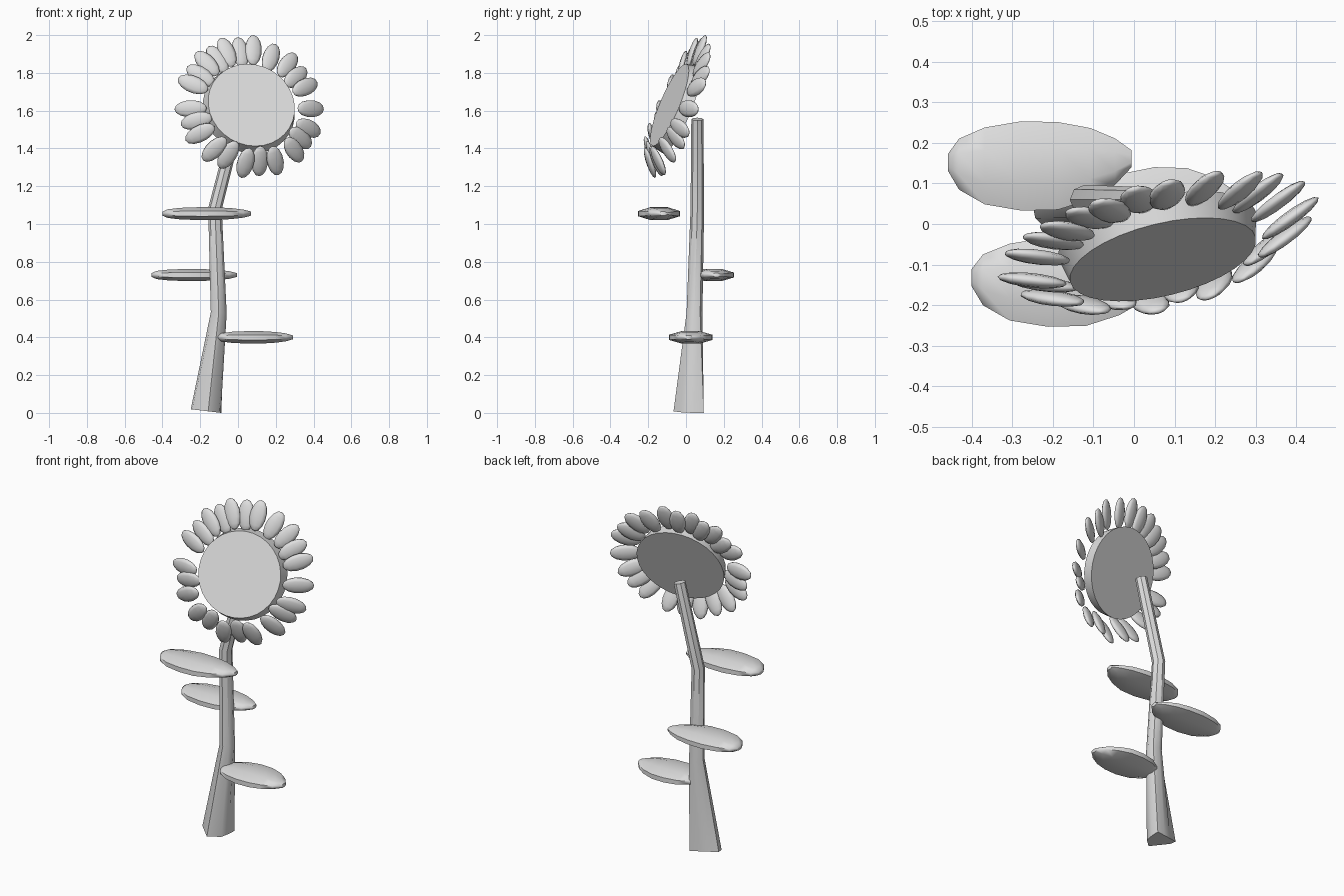
import bpy, bmesh
from math import sin, cos, pi, radians
from mathutils import Vector, Matrix

cube = bpy.data.objects.get("Cube")
if cube:
    bpy.data.objects.remove(cube, do_unlink=True)

SHADE = (0.74, 0.74, 0.74, 1)
grey = bpy.data.materials.new("pale_grey")
grey.use_nodes = True
grey.diffuse_color = SHADE
for node in grey.node_tree.nodes:
    if node.type == 'BSDF_PRINCIPLED':
        node.inputs["Base Color"].default_value = SHADE


def finish(name, bm, angle):
    """Turn a bmesh into a shaded, coloured object."""
    bmesh.ops.recalc_face_normals(bm, faces=bm.faces)
    mesh = bpy.data.meshes.new(name)
    bm.to_mesh(mesh)
    bm.free()
    mesh.materials.append(grey)
    obj = bpy.data.objects.new(name, mesh)
    bpy.context.collection.objects.link(obj)
    bpy.ops.object.select_all(action='DESELECT')
    obj.select_set(True)
    bpy.context.view_layer.objects.active = obj
    bpy.ops.object.shade_smooth_by_angle(angle=radians(angle))
    return obj


def loft(name, rings, angle):
    """Skin a list of rings of points and cap both ends."""
    bm = bmesh.new()
    loops = [[bm.verts.new(p) for p in ring] for ring in rings]
    n = len(loops[0])
    for a, b in zip(loops, loops[1:]):
        for i in range(n):
            j = (i + 1) % n
            bm.faces.new((a[i], a[j], b[j], b[i]))
    bm.faces.new(loops[0])
    bm.faces.new(loops[-1])
    return finish(name, bm, angle)


TURNS = [i * pi / 4 for i in range(8)]

# Stem: a lopsided foot, then bent, tapering rings of x, y, z, radius, slope
foot = [(-0.091, 0.04), (-0.088, 0.094), (-0.15, 0.078), (-0.2, 0.064),
        (-0.25, 0.05), (-0.243, 0.014), (-0.158, -0.066), (-0.1, -0.012)]
stem = [(-0.102, 0.045, 0.53, 0.042, -0.05), (-0.122, 0.06, 1.08, 0.036, -0.1),
        (0.0, 0.06, 1.555, 0.032, -0.25)]
rings = [[(x, y, -0.12 * (x + 0.088)) for x, y in foot]]
rings += [[(x + r * cos(t), y + r * sin(t), z + s * r * cos(t)) for t in TURNS]
          for x, y, z, r, s in stem]
loft("stem", rings, 40)

# Leaves: flattened pods; profile is position along, half width, sideways shift
LEAF = [(-1, 0.19, 0.1), (-0.88, 0.57, 0.05), (-0.6, 0.86, 0), (-0.2, 1, 0),
        (0.2, 0.98, 0), (0.55, 0.8, 0.06), (0.82, 0.52, 0.12), (1, 0.19, 0.2)]


def leaf(name, x, y, z, length, width, thick, skew):
    section = [(cos(t + pi / 8) / cos(pi / 8), sin(t + pi / 8) / cos(pi / 8)) for t in TURNS]
    loft(name, [[(x + length * p, y + width * (skew * o + w * u),
                  z + thick * w ** 0.7 * v) for u, v in section]
                for p, w, o in LEAF], 60)


leaf("upper_leaf", -0.165, -0.143, 1.055, 0.235, 0.11, 0.034, 1)
leaf("middle_leaf", -0.232, 0.143, 0.73, 0.226, 0.11, 0.032, 0.8)
leaf("lower_leaf", 0.09, 0.025, 0.4, 0.2, 0.115, 0.033, -0.5)

# Flower head frame: leaning back and turned slightly to its left
normal = Vector((0.217, -0.9, 0.38)).normalized()
side = Vector((0, 0, 1)).cross(normal).normalized()
rise = normal.cross(side)
centre = Vector((0.066, -0.066, 1.621))

# Seed disc, a little wider at the back
loft("seed_disc", [[centre + normal * d + r * (side * cos(t) + rise * sin(t))
                    for t in [i * pi / 16 for i in range(32)]]
                   for d, r in ((-0.042, 0.25), (0.024, 0.235))], 30)

# Petals: flat ellipsoids round the disc, swept backwards in an upright cone
axis = Vector((sin(radians(15)), -cos(radians(15)), 0))
across = Vector((0, 0, 1)).cross(axis)
sweep = radians(21)


def petal(name, degrees, radius, setback):
    t = radians(degrees)
    place = centre + radius * (side * cos(t) + rise * sin(t))
    place += Vector((0, setback, 0))
    out = across * cos(t) + Vector((0, 0, sin(t)))
    along = out * cos(sweep) - axis * sin(sweep)
    face = axis * cos(sweep) + out * sin(sweep)
    wide = face.cross(along)
    frame = Matrix((wide, face, along)).transposed().to_4x4()
    frame = Matrix.Translation(place) @ frame @ Matrix.Diagonal((0.047, 0.018, 0.086, 1))
    bm = bmesh.new()
    bmesh.ops.create_uvsphere(bm, u_segments=10, v_segments=7, radius=1, matrix=frame)
    finish(name, bm, 75)


LONG = [-2, 20, 47, 82, 108, 131, 157, 182, 208, 228, 260, 289, 311, 338]
SHORT = [33, 64, 95, 120, 145, 195, 242, 274, 325]
for k, degrees in enumerate(LONG):
    petal("long_petal_%02d" % (k + 1), degrees, 0.327, 0.008)
for k, degrees in enumerate(SHORT):
    petal("short_petal_%02d" % (k + 1), degrees, 0.312, 0.018)
